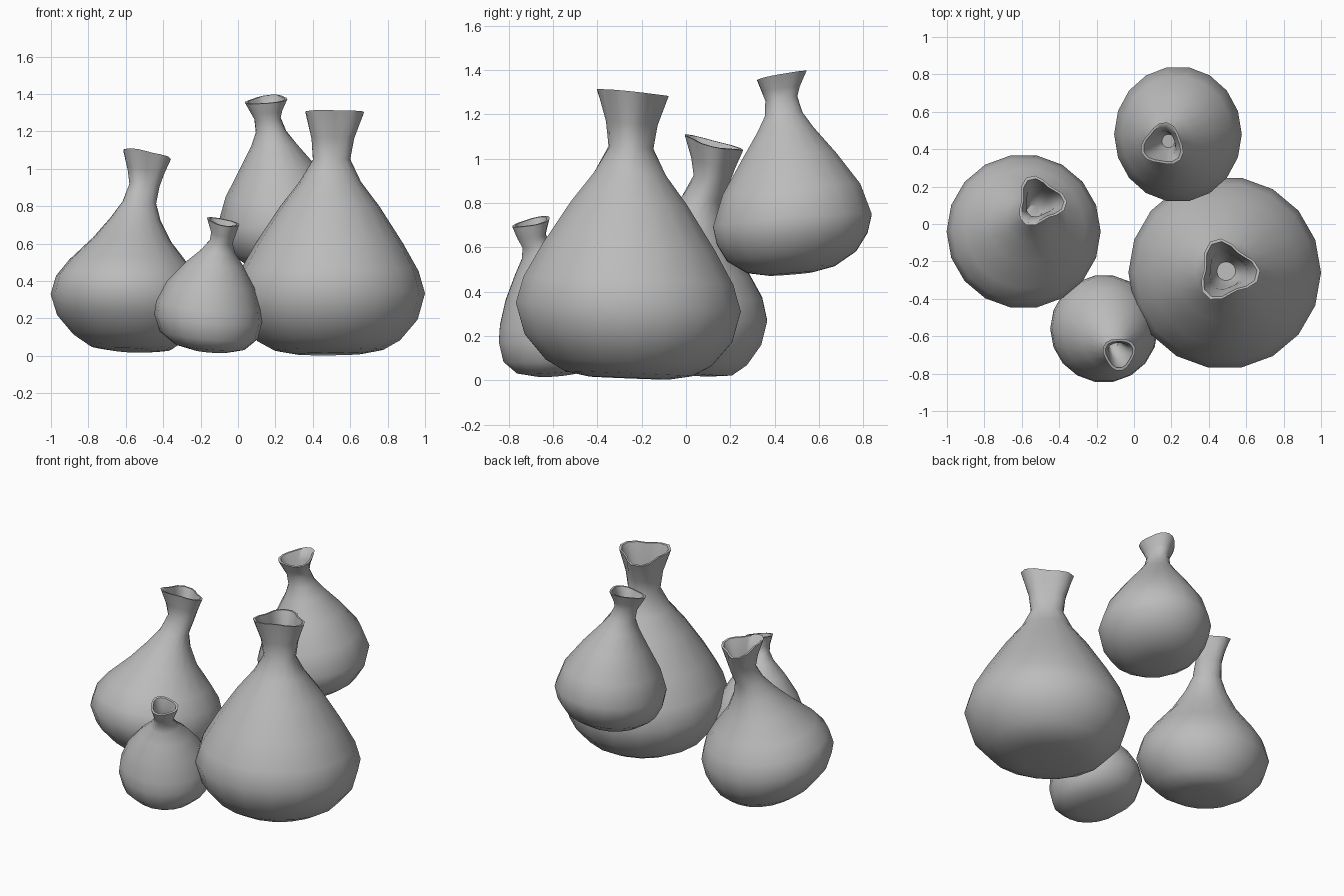
import bpy, bmesh
from math import cos, sin, pi, radians
from mathutils import Vector

SIDES = 18
WALL = 0.014

if "Cube" in bpy.data.objects:
    bpy.data.objects.remove(bpy.data.objects["Cube"])

clay = bpy.data.materials.new("plain_grey")
clay.use_nodes = True
clay.diffuse_color = (0.5, 0.5, 0.5, 1)
clay.node_tree.nodes["Principled BSDF"].inputs["Base Color"].default_value = (0.5, 0.5, 0.5, 1)


def clamp(v, top=1.0):
    return max(0.0, min(top, v))


def make_sack(name, base, neck, belly_z, neck_z, profile, tilt, lobe_angle, lobe, squash=1.0):
    """Leaning sack: profile is (height, radius) pairs from the bottom to the rim."""
    base, neck, tilt = Vector(base), Vector(neck), Vector(tilt)
    rim_z = profile[-1][0]
    bm = bmesh.new()

    def centre(z):
        u = (z - belly_z) / (neck_z - belly_z)
        return base.lerp(neck, min(u * u, 1.15))

    def ring(z, r):
        c = centre(z)
        flare = clamp((z - neck_z + 0.1) / (rim_z - neck_z + 0.1))
        slope = tilt * (0.4 + 0.6 * flare)
        verts = []
        for i in range(SIDES):
            a = 2 * pi * i / SIDES
            rr = r * (1 + lobe * flare * cos(3 * (a - radians(lobe_angle))))
            d = Vector((rr * cos(a) * (squash + (1 - squash) * flare), rr * sin(a)))
            verts.append(bm.verts.new((c.x + d.x, c.y + d.y, z + slope.dot(d))))
        return verts

    # Outer skin, rim lip and the tapered inside of the neck
    neck_r = min(r for z, r in profile[4:])
    inner = [(rim_z, profile[-1][1] - WALL),
             ((rim_z + neck_z) / 2, neck_r),
             (neck_z, neck_r - WALL),
             (neck_z - 0.08, neck_r * 0.5)]
    rings = [ring(z, r) for z, r in profile + inner]
    for low, high in zip(rings, rings[1:]):
        for i in range(SIDES):
            j = (i + 1) % SIDES
            bm.faces.new((low[i], low[j], high[j], high[i]))

    # Closed bottom and closed end of the neck hollow
    bm.faces.new(list(reversed(rings[0])))
    bm.faces.new(rings[-1])
    bmesh.ops.recalc_face_normals(bm, faces=bm.faces)

    mesh = bpy.data.meshes.new(name)
    bm.to_mesh(mesh)
    bm.free()
    mesh.materials.append(clay)
    obj = bpy.data.objects.new(name, mesh)
    bpy.context.collection.objects.link(obj)
    bpy.ops.object.select_all(action="DESELECT")
    obj.select_set(True)
    bpy.context.view_layer.objects.active = obj
    bpy.ops.object.shade_smooth_by_angle(angle=radians(60))
    return obj


# Largest sack, nearly upright
make_sack("large_sack", (0.485, -0.26), (0.495, -0.25), 0.33, 1.05,
          [(0.01, 0.18), (0.03, 0.29), (0.08, 0.38), (0.19, 0.475), (0.33, 0.515),
           (0.45, 0.48), (0.6, 0.395), (0.8, 0.265), (0.93, 0.165), (1.05, 0.1),
           (1.16, 0.112), (1.3, 0.15)],
          (0.02, -0.1), -7, 0.2)

# Medium sack, leaning backwards
make_sack("medium_sack", (-0.59, -0.04), (-0.515, 0.1), 0.31, 0.88,
          [(0.03, 0.12), (0.045, 0.22), (0.1, 0.3), (0.2, 0.38), (0.31, 0.412),
           (0.41, 0.385), (0.5, 0.32), (0.62, 0.21), (0.73, 0.135), (0.82, 0.09),
           (0.91, 0.08), (0.98, 0.095), (1.07, 0.122)],
          (-0.12, -0.25), -5, 0.2)

# Raised sack at the back
make_sack("raised_sack", (0.235, 0.48), (0.165, 0.43), 0.7, 1.25,
          [(0.48, 0.1), (0.5, 0.2), (0.56, 0.295), (0.64, 0.345), (0.72, 0.363),
           (0.86, 0.315), (1.01, 0.215), (1.13, 0.128), (1.2, 0.085), (1.27, 0.072),
           (1.31, 0.085), (1.37, 0.11)],
          (0.1, 0.2), 80, 0.12, 0.94)

# Small sack, leaning forwards
make_sack("small_sack", (-0.16, -0.56), (-0.09, -0.675), 0.2, 0.61,
          [(0.025, 0.09), (0.05, 0.19), (0.11, 0.262), (0.2, 0.288), (0.27, 0.28),
           (0.38, 0.235), (0.49, 0.155), (0.56, 0.09), (0.61, 0.061), (0.65, 0.064),
           (0.715, 0.085)],
          (-0.2, 0.22), 30, 0.1)
